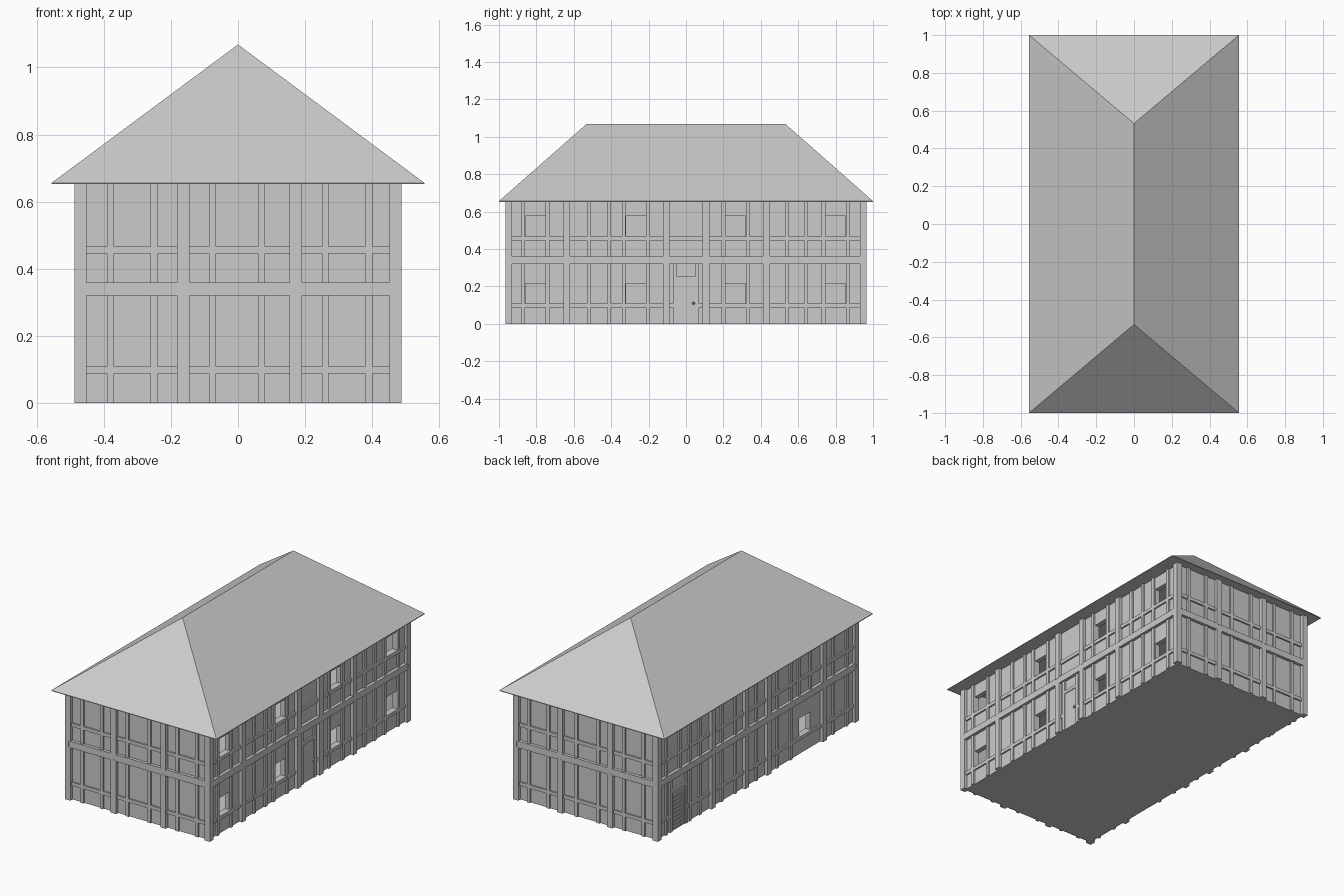
import bpy, bmesh
from mathutils import Matrix, Vector

if "Cube" in bpy.data.objects:
    bpy.data.objects.remove(bpy.data.objects["Cube"])

HX, HY = 0.487, 0.965      # outer faces of the timber frame
REC = 0.02                 # infill panels sit this far behind the posts
TOP = 0.653
LOWER, UPPER = (0.0, 0.325), (0.355, TOP)


def finish(name, bm):
    me = bpy.data.meshes.new(name)
    bm.to_mesh(me)
    bm.free()
    ob = bpy.data.objects.new(name, me)
    bpy.context.collection.objects.link(ob)
    return ob


def add_box(bm, lo, hi, flip=False):
    lo, hi = Vector(lo), Vector(hi)
    m = Matrix.Translation((lo + hi) / 2) @ Matrix.Diagonal((*(hi - lo), 1))
    vs = bmesh.ops.create_cube(bm, size=1, matrix=m)["verts"]
    if flip:
        bmesh.ops.reverse_faces(bm, faces=list({f for v in vs for f in v.link_faces}))


def bar(bm, side, u0, u1, z0, z1, out, depth=None):
    """Box on one facade: u runs along the wall, out is its height above the panels."""
    inner = -0.005 if depth is None else out - depth
    axis, sign = (0, 1) if side == "right" else (0, -1) if side == "left" else \
                 (1, 1) if side == "back" else (1, -1)
    base = (HX, HY)[axis] - REC
    a, b = sorted((sign * (base + inner), sign * (base + out)))
    if axis == 0:
        add_box(bm, (a, u0, z0), (b, u1, z1))
    else:
        add_box(bm, (u0, a, z0), (u1, b, z1))


# Hollow walls with one room per storey
bm = bmesh.new()
px, py = HX - REC, HY - REC
add_box(bm, (-px, -py, 0), (px, py, TOP))
ix, iy = px - 0.03, py - 0.03
add_box(bm, (-ix, -iy, 0.01), (ix, iy, 0.325), flip=True)
add_box(bm, (-ix, -iy, 0.345), (ix, iy, 0.64), flip=True)
walls = finish("walls", bm)

# Window openings
bm = bmesh.new()
for y in (-0.805, -0.268, 0.265, 0.80):
    for z in (0.108, 0.467):
        bar(bm, "right", y - 0.054, y + 0.054, z, z + 0.108, 0.05, 0.11)
bar(bm, "left", -0.524, -0.416, 0.108, 0.216, 0.05, 0.11)
cutter = finish("window_cutter", bm)
cutter.hide_render = True
mod = walls.modifiers.new("windows", "BOOLEAN")
mod.operation, mod.solver, mod.object = "DIFFERENCE", "EXACT", cutter
bpy.context.view_layer.objects.active = walls
bpy.ops.object.modifier_apply(modifier=mod.name)
bpy.data.objects.remove(cutter)


# Timber framing of each facade
def frame(side, half, posts, studs, door=None, cut=()):
    bm = bmesh.new()
    blocked = lambda a, b, z: door and z < 0.3 and a < door[1] and b > door[0]
    hit = lambda a, b, z: any(a < c1 and b > c0 and z < 0.3 for c0, c1 in cut)
    bar(bm, side, -half, half, 0.32, 0.36, REC - 0.001)
    for z0, z1 in (LOWER, UPPER):
        for p in posts:
            if not blocked(p - 0.017, p + 0.017, z0):
                bar(bm, side, p - 0.018, p + 0.018, z0, z1, REC)
        for s in studs:
            if not (blocked(s - 0.01, s + 0.01, z0) or hit(s - 0.01, s + 0.01, z0)):
                bar(bm, side, s - 0.01, s + 0.01, z0, z1, 0.01)
    # rails between neighbouring uprights
    for z in (0.088, 0.446):
        ends = sorted(posts)
        for a, b in zip(ends, ends[1:]):
            spans = [(a, b)]
            if blocked(a, b, z):
                spans = [(a, door[0]), (door[1], b)]
            for c, d in spans:
                if d > c:
                    bar(bm, side, c, d, z, z + 0.021, 0.0095)
    if door:
        d0, d1, top = door
        for u in (d0, d1):
            bar(bm, side, u - 0.01, u + 0.01, 0, LOWER[1], 0.01)
        bar(bm, side, d0, d1, top, top + 0.02, 0.0095)
    finish(side + "_timber_frame", bm)


end_posts = [-0.469, -0.163, 0.172, 0.469]
end_studs = [-0.38, -0.25, -0.076, 0.07, 0.26, 0.39]
frame("front", HX, end_posts, end_studs)
frame("back", HX, end_posts, end_studs)
long_posts = [-0.947, -0.638, -0.105, 0.107, 0.43, 0.947]
long_studs = [-0.87, -0.74, -0.52, -0.41, -0.333, -0.203, 0.2, 0.33,
              0.54, 0.64, 0.735, 0.865]
frame("right", HY, long_posts, long_studs, door=(-0.06, 0.06, 0.235))
frame("left", HY, long_posts, long_studs + [0.0], door=(0.67, 0.82, 0.235),
      cut=[(-0.524, -0.416)])

# Entrance door with knob
bm = bmesh.new()
bar(bm, "right", -0.05, 0.05, 0, 0.235, 0.005)
finish("entrance_door", bm)
bm = bmesh.new()
bmesh.ops.create_uvsphere(bm, u_segments=8, v_segments=6, radius=0.008,
                          matrix=Matrix.Translation((px + 0.012, 0.04, 0.11)))
finish("door_knob", bm)

# Slatted side door
bm = bmesh.new()
bar(bm, "left", 0.68, 0.81, 0, 0.235, 0.003)
for i in range(9):
    bar(bm, "left", 0.69, 0.80, 0.012 + i * 0.024, 0.024 + i * 0.024, 0.01)
finish("slatted_door", bm)

# Hipped roof: thin eave slab raised to a ridge
bm = bmesh.new()
ring = [(-0.555, -1), (0.555, -1), (0.555, 1), (-0.555, 1)]
low = [bm.verts.new((x, y, 0.652)) for x, y in ring]
eave = [bm.verts.new((x, y, 0.656)) for x, y in ring]
r0, r1 = bm.verts.new((0, -0.532, 1.068)), bm.verts.new((0, 0.532, 1.068))
bm.faces.new(low[::-1])
for i in range(4):
    j = (i + 1) % 4
    bm.faces.new((low[i], low[j], eave[j], eave[i]))
a, b, c, d = eave
for f in ((a, b, r0), (b, c, r1, r0), (c, d, r1), (d, a, r0, r1)):
    bm.faces.new(f)
finish("hip_roof", bm)
